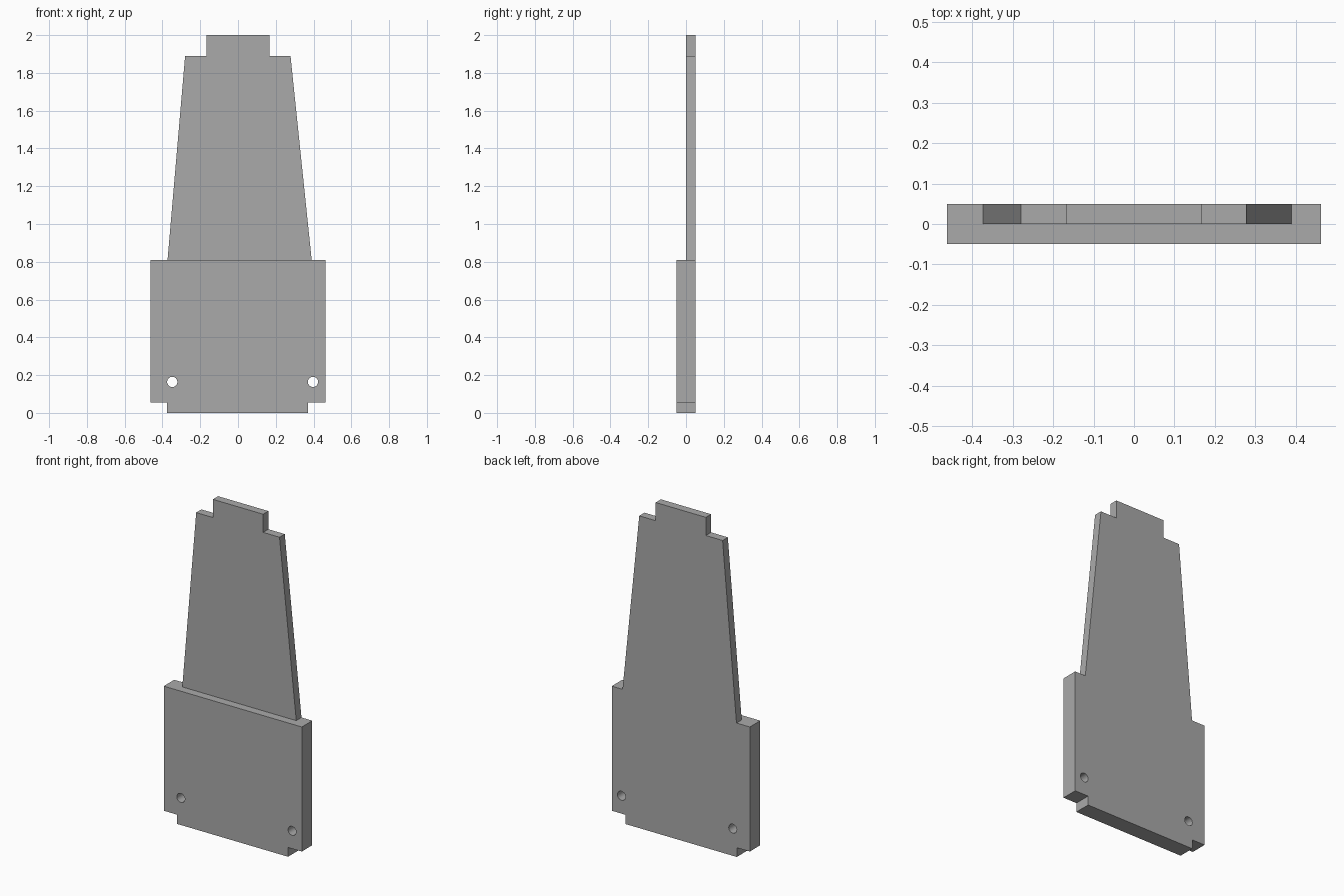
import bpy, bmesh, math
from mathutils import Matrix

cube = bpy.data.objects.get("Cube")
if cube:
    bpy.data.objects.remove(cube, do_unlink=True)

# Single grey finish
GREY = (0.4, 0.4, 0.4, 1.0)
grey = bpy.data.materials.new("plain_grey")
grey.use_nodes = True
grey.diffuse_color = GREY
grey.node_tree.nodes["Principled BSDF"].inputs["Base Color"].default_value = GREY


def circle(cx, cz, radius, sides=32):
    return [(cx + radius * math.cos(math.tau * i / sides),
             cz + radius * math.sin(math.tau * i / sides)) for i in range(sides)]


def plate(name, outlines, y_front, y_back):
    """Extrude an x-z outline, with optional hole outlines, between two depths."""
    curve = bpy.data.curves.new(name + "_profile", 'CURVE')
    curve.dimensions = '2D'
    curve.fill_mode = 'BOTH'
    curve.extrude = (y_back - y_front) / 2
    for points in outlines:
        spline = curve.splines.new('POLY')
        spline.points.add(len(points) - 1)
        for p, (x, z) in zip(spline.points, points):
            p.co = (x, z, 0, 1)
        spline.use_cyclic_u = True
    helper = bpy.data.objects.new(name + "_profile", curve)
    bpy.context.collection.objects.link(helper)
    bpy.context.view_layer.update()
    graph = bpy.context.evaluated_depsgraph_get()
    mesh = bpy.data.meshes.new_from_object(helper.evaluated_get(graph))
    bpy.data.objects.remove(helper, do_unlink=True)
    bpy.data.curves.remove(curve)

    # Stand the profile upright and close its seams
    mesh.transform(Matrix.Translation((0, (y_front + y_back) / 2, 0))
                   @ Matrix.Rotation(math.pi / 2, 4, 'X'))
    bm = bmesh.new()
    bm.from_mesh(mesh)
    bmesh.ops.remove_doubles(bm, verts=bm.verts, dist=1e-5)
    bmesh.ops.recalc_face_normals(bm, faces=bm.faces)
    for face in bm.faces:
        face.smooth = False
        face.material_index = 0
    bm.to_mesh(mesh)
    bm.free()
    mesh.name = name
    mesh.materials.clear()
    mesh.materials.append(grey)
    obj = bpy.data.objects.new(name, mesh)
    bpy.context.collection.objects.link(obj)
    return obj


SEAM = 0.81

# Thick base with a bottom tab and two bolt holes
base = [(-0.375, 0), (0.37, 0), (0.37, 0.056), (0.462, 0.056),
        (0.462, SEAM), (-0.462, SEAM), (-0.462, 0.056), (-0.375, 0.056)]
holes = [circle(x, 0.164, 0.027) for x in (-0.348, 0.397)]
plate("base_block", [base] + holes, -0.05, 0.05)

# Thin tapered blade with a top tongue, flush with the back of the base
blade = [(-0.373, SEAM), (0.39, SEAM), (0.278, 1.89), (0.168, 1.89),
         (0.168, 2), (-0.168, 2), (-0.168, 1.89), (-0.28, 1.89)]
plate("tapered_blade", [blade], 0, 0.05)
